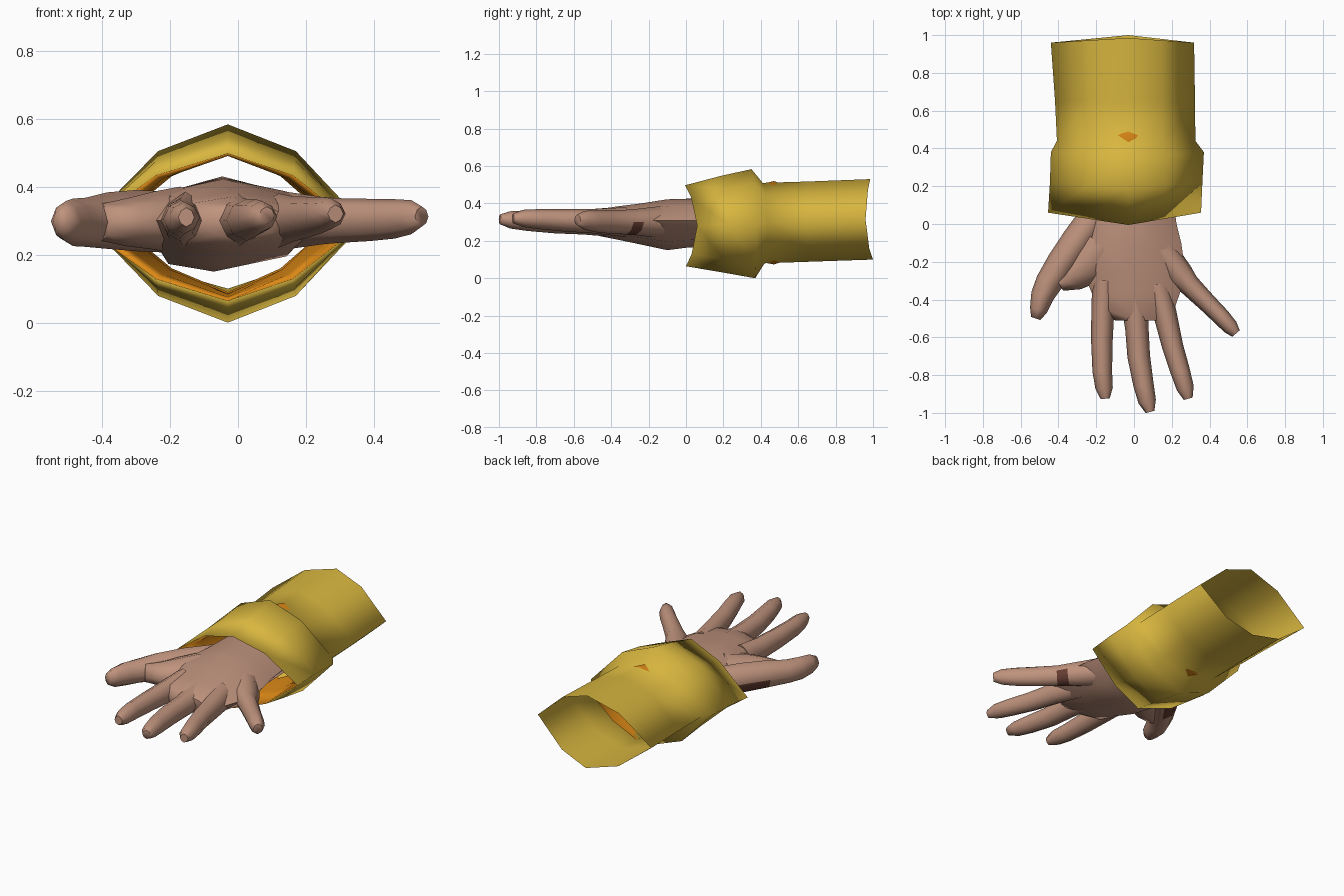
import bpy, bmesh, math
from mathutils import Vector


def material(name, rgb):
    m = bpy.data.materials.new(name)
    m.diffuse_color = (*rgb, 1)
    return m


YELLOW = material("yellow_cloth", (0.69, 0.47, 0.05))
ORANGE = material("orange_lining", (0.72, 0.25, 0.008))
SKIN = material("skin", (0.52, 0.29, 0.205))
BROWN = material("dark_brown", (0.13, 0.045, 0.032))


def loft(name, rings, mats, caps=True, angle=None, pick=None):
    """Skin a list of equal-length rings; pick(face, ring index) gives the material."""
    bm = bmesh.new()
    rows = [[bm.verts.new(p) for p in r] for r in rings]
    n = len(rows[0])
    for i, (a, b) in enumerate(zip(rows, rows[1:])):
        for j in range(n):
            k = (j + 1) % n
            f = bm.faces.new((a[j], a[k], b[k], b[j]))
            f.smooth = True
            f.material_index = pick(f, i) if pick else 0
    if caps:
        for r in (rows[0], rows[-1]):
            bm.faces.new(r).smooth = True
    bmesh.ops.recalc_face_normals(bm, faces=bm.faces)
    me = bpy.data.meshes.new(name)
    bm.to_mesh(me)
    bm.free()
    for m in mats:
        me.materials.append(m)
    ob = bpy.data.objects.new(name, me)
    bpy.context.collection.objects.link(ob)
    if angle:
        bpy.ops.object.select_all(action='DESELECT')
        ob.select_set(True)
        bpy.context.view_layer.objects.active = ob
        bpy.ops.object.shade_smooth_by_angle(angle=math.radians(angle))
    return ob


# Sleeve: lining, rim, flared cuff and forearm tube as one open shell
def sleeve_ring(yt, ys, yb, xl, xr, zt, zb, kx=0.5, kz=0.73):
    cx, cz = -0.03, (zt + zb) / 2
    hz = (zt - zb) / 2

    def corner(x, s):
        y = ((yt if s > 0 else yb) + ys) / 2
        return (cx + (x - cx) * kx, y, cz + s * hz * kz)
    return [(cx, yt, zt), corner(xr, 1), (xr, ys, cz), corner(xr, -1),
            (cx, yb, zb), corner(xl, -1), (xl, ys, cz), corner(xl, 1)]


sleeve = [
    # lining, whose ridge just breaks through the cloth
    sleeve_ring(0.52, 0.52, 0.52, -0.36, 0.28, 0.50, 0.09, 0.5, 0.66),
    sleeve_ring(0.47, 0.47, 0.47, -0.36, 0.28, 0.520, 0.074, 0.5, 0.66),
    sleeve_ring(0.41, 0.41, 0.41, -0.37, 0.29, 0.505, 0.085, 0.5, 0.66),
    sleeve_ring(0.22, 0.22, 0.22, -0.41, 0.32, 0.49, 0.075, 0.5, 0.68),
    # rim
    sleeve_ring(-0.005, 0.06, 0.0, -0.455, 0.355, 0.497, 0.064, 0.5, 0.7),
    # cuff
    sleeve_ring(0.19, 0.22, 0.19, -0.445, 0.362, 0.548, 0.032),
    sleeve_ring(0.35, 0.38, 0.37, -0.44, 0.37, 0.583, 0.0),
    sleeve_ring(0.41, 0.44, 0.42, -0.408, 0.325, 0.51, 0.08),
    # forearm tube
    sleeve_ring(0.65, 0.65, 0.65, -0.418, 0.323, 0.517, 0.088),
    sleeve_ring(0.985, 0.96, 1.0, -0.44, 0.318, 0.53, 0.10),
]
loft("sleeve", sleeve, [YELLOW, ORANGE], caps=False,
     pick=lambda f, i: 1 if i < 4 else 0)


# Palm and wrist
def palm_ring(y, xl, xr, zt, zb, zc=0.30):
    w = xr - xl
    return [(xl, y, zc), (xl + w * 0.15, y, zc + (zt - zc) * 0.72),
            (xl + w * 0.45, y, zt), (xl + w * 0.8, y, zc + (zt - zc) * 0.7),
            (xr, y, zc + 0.01), (xr - w * 0.2, y, zc + (zb - zc) * 0.7),
            (xl + w * 0.4, y, zb), (xl + w * 0.15, y, zc + (zb - zc) * 0.85)]


loft("palm", [
    palm_ring(0.50, -0.24, 0.19, 0.43, 0.17),
    palm_ring(0.12, -0.26, 0.21, 0.425, 0.17),
    palm_ring(0.0, -0.265, 0.225, 0.425, 0.163),
    palm_ring(-0.10, -0.285, 0.25, 0.422, 0.15),
    palm_ring(-0.24, -0.28, 0.27, 0.40, 0.18),
    palm_ring(-0.36, -0.225, 0.245, 0.385, 0.205),
    palm_ring(-0.46, -0.20, 0.21, 0.37, 0.225),
    palm_ring(-0.51, -0.10, 0.15, 0.35, 0.25),
], [SKIN], angle=60)


# Digits: rings along a path of (x, y, z, half width, half height)
def digit(name, path, mats=(SKIN,), pick=None):
    pts = [Vector(p[:3]) for p in path]
    rings = []
    for i, p in enumerate(path):
        d = (pts[min(i + 1, len(pts) - 1)] - pts[max(i - 1, 0)])
        d.z = 0
        d.normalize()
        side = Vector((-d.y, d.x, 0))
        ring = []
        for k in range(8):
            a = k * math.pi / 4
            r = 1 if k % 2 == 0 else 0.94
            ring.append(pts[i] + side * math.cos(a) * p[3] * r
                        + Vector((0, 0, math.sin(a) * p[4] * r)))
        rings.append(ring)
    return loft(name, rings, mats, angle=70, pick=pick)


digit("index_finger", [
    (-0.155, -0.30, 0.30, 0.065, 0.085), (-0.165, -0.45, 0.30, 0.061, 0.07),
    (-0.17, -0.62, 0.302, 0.057, 0.062), (-0.168, -0.78, 0.305, 0.052, 0.055),
    (-0.158, -0.87, 0.308, 0.046, 0.047), (-0.152, -0.925, 0.31, 0.024, 0.028)])
digit("middle_finger", [
    (0.0, -0.38, 0.30, 0.075, 0.08), (0.015, -0.55, 0.30, 0.062, 0.066),
    (0.025, -0.70, 0.302, 0.06, 0.062), (0.05, -0.85, 0.308, 0.054, 0.055),
    (0.07, -0.94, 0.312, 0.047, 0.046), (0.085, -0.995, 0.315, 0.024, 0.026)])
digit("ring_finger", [
    (0.12, -0.32, 0.30, 0.07, 0.08), (0.165, -0.48, 0.305, 0.062, 0.066),
    (0.205, -0.65, 0.31, 0.056, 0.06), (0.245, -0.78, 0.316, 0.052, 0.054),
    (0.272, -0.87, 0.32, 0.046, 0.046), (0.287, -0.925, 0.32, 0.024, 0.026)])


# Little finger with a small dark patch underneath its base
def little_pick(f, i):
    c = f.calc_center_median()
    return 1 if i == 1 and c.z < 0.28 and c.x + c.y > 0.0 else 0


digit("little_finger", [
    (0.14, -0.14, 0.30, 0.085, 0.085), (0.245, -0.27, 0.30, 0.072, 0.07),
    (0.29, -0.32, 0.30, 0.058, 0.066), (0.39, -0.42, 0.302, 0.05, 0.062),
    (0.46, -0.49, 0.305, 0.047, 0.058), (0.51, -0.545, 0.31, 0.042, 0.05),
    (0.54, -0.58, 0.312, 0.026, 0.03)], (SKIN, BROWN), little_pick)


# Thumb with a dark outer flank near the wrist
def thumb_pick(f, i):
    c = f.calc_center_median()
    path_x = -0.20 + (c.y - 0.04) * 0.72
    return 1 if i < 2 and c.x < path_x - 0.03 and c.z < 0.32 else 0


digit("thumb", [
    (-0.19, 0.06, 0.295, 0.085, 0.09), (-0.30, -0.09, 0.30, 0.085, 0.09),
    (-0.385, -0.21, 0.30, 0.08, 0.083), (-0.45, -0.31, 0.295, 0.072, 0.072),
    (-0.485, -0.38, 0.295, 0.062, 0.07), (-0.505, -0.455, 0.298, 0.047, 0.06),
    (-0.52, -0.50, 0.30, 0.026, 0.035)], (SKIN, BROWN), thumb_pick)

# Web between thumb and index finger
digit("thumb_web", [
    (-0.17, -0.12, 0.30, 0.13, 0.10), (-0.25, -0.21, 0.30, 0.12, 0.085),
    (-0.33, -0.27, 0.295, 0.09, 0.07), (-0.40, -0.31, 0.295, 0.05, 0.055)])
